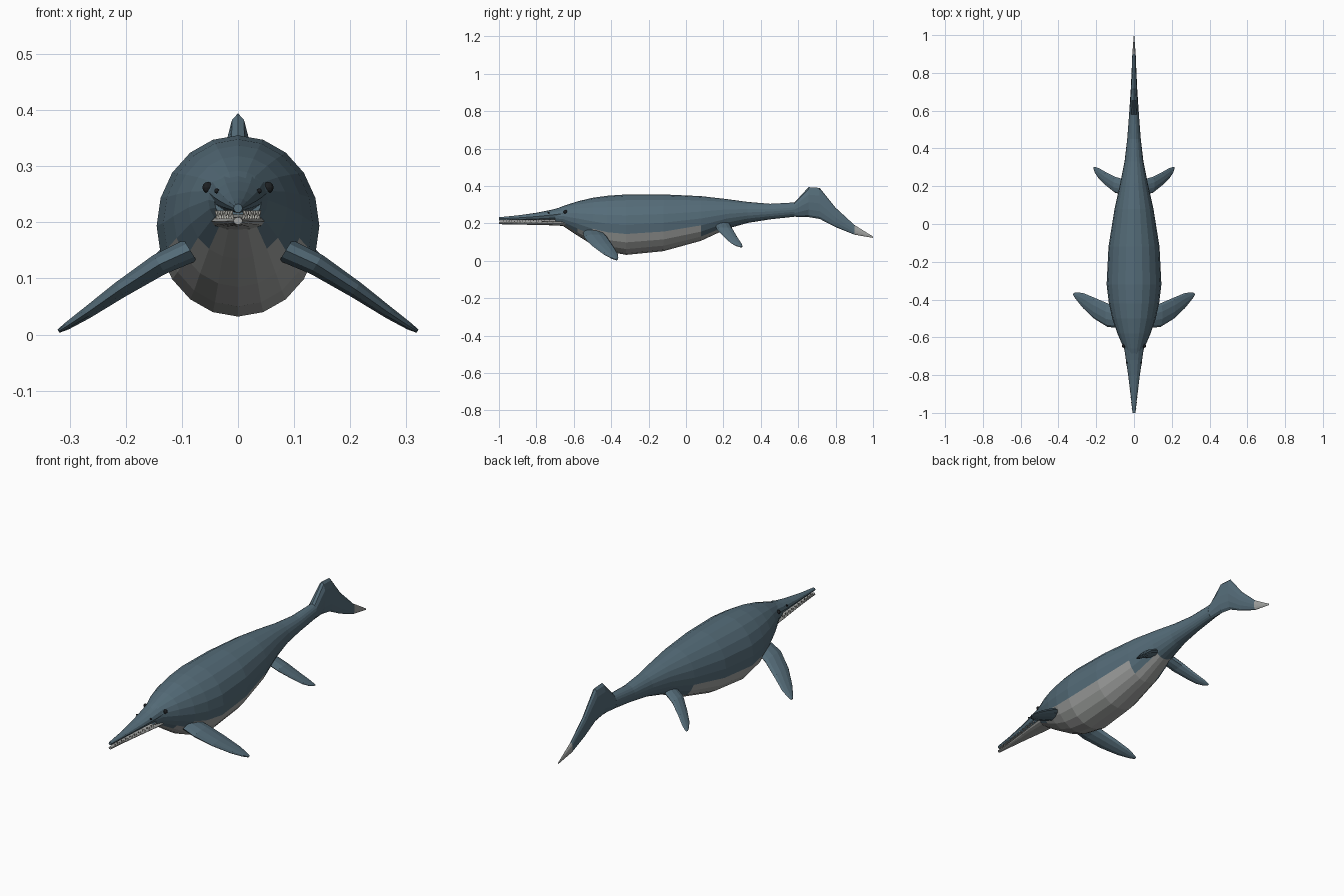
import bpy, bmesh, math
from mathutils import Vector

if "Cube" in bpy.data.objects:
    bpy.data.objects.remove(bpy.data.objects["Cube"])


def material(name, color):
    m = bpy.data.materials.new(name)
    m.diffuse_color = (*color, 1)
    m.use_nodes = True
    m.node_tree.nodes["Principled BSDF"].inputs["Base Color"].default_value = m.diffuse_color
    return m


BLUE = material("slate_blue", (0.09, 0.15, 0.19))
PALE = material("pale_belly", (0.36, 0.37, 0.36))
DARK = material("dark", (0.012, 0.014, 0.016))
TOOTH = material("tooth_white", (0.75, 0.74, 0.68))


def loft(name, rings, mats, pick=None):
    """Skin a list of point rings, cap both ends; pick(segment, side) gives the material slot."""
    bm = bmesh.new()
    loops = [[bm.verts.new(p) for p in ring] for ring in rings]
    n = len(loops[0])
    for s, (a, b) in enumerate(zip(loops, loops[1:])):
        for i in range(n):
            j = (i + 1) % n
            f = bm.faces.new((a[i], a[j], b[j], b[i]))
            f.material_index = pick(s, i) if pick else 0
    bm.faces.new(loops[0][::-1])
    end = bm.faces.new(loops[-1])
    end.material_index = pick(len(rings) - 2, 0) if pick else 0
    bmesh.ops.recalc_face_normals(bm, faces=bm.faces)
    return finish(name, bm, mats)


def finish(name, bm, mats):
    me = bpy.data.meshes.new(name)
    bm.to_mesh(me)
    bm.free()
    for m in mats:
        me.materials.append(m)
    ob = bpy.data.objects.new(name, me)
    bpy.context.collection.objects.link(ob)
    return ob


def section(y, top, bottom, w, n=20):
    """Upright ellipse, first point at the top."""
    c, r = (top + bottom) / 2, (top - bottom) / 2
    return [Vector((w * math.sin(2 * math.pi * i / n), y, c + r * math.cos(2 * math.pi * i / n)))
            for i in range(n)]


# Body: y, top, bottom, half width
body = [(-0.70, .276, .20, .042), (-0.66, .292, .188, .053), (-0.58, .318, .135, .088),
        (-0.50, .337, .085, .115), (-0.42, .348, .05, .133), (-0.32, .355, .032, .145),
        (-0.12, .355, .052, .135), (0.08, .346, .107, .103), (0.22, .330, .172, .072),
        (0.33, .315, .203, .05), (0.45, .305, .222, .036), (0.58, .312, .236, .026)]


def belly(s, i):
    if 1 <= s <= 7:
        low = 7 if 1 < s < 7 else 8
        return int(6 if 3 <= s <= 6 else low) <= i <= (13 if 3 <= s <= 6 else 19 - low)
    return 0


loft("body", [section(*r) for r in body], [BLUE, PALE], belly)

# Tail with down-swept fluke and pale tip
tail = [(0.58, .312, .236, .026), (0.655, .394, .234, .021), (0.715, .390, .224, .017),
        (0.80, .284, .180, .013), (0.90, .192, .140, .009), (1.0, .130, .123, .001)]
loft("tail_fluke", [section(*r, n=12) for r in tail], [BLUE, PALE], lambda s, i: int(s == 4))

# Long snout and lower jaw
snout = [(-1.0, .233, .217, .008), (-0.90, .243, .217, .018), (-0.80, .257, .217, .031),
         (-0.72, .273, .217, .043), (-0.64, .294, .215, .054)]
loft("upper_jaw", [section(*r, n=12) for r in snout], [BLUE, PALE], lambda s, i: int(5 <= i <= 6))
jaw = [(-1.0, .209, .196, .008), (-0.90, .210, .194, .017), (-0.80, .211, .192, .029),
       (-0.72, .213, .190, .040), (-0.64, .218, .186, .048)]
loft("lower_jaw", [section(*r, n=12) for r in jaw], [PALE])

# Teeth, alternating up and down along both jaw edges
bm = bmesh.new()
for side in (-1, 1):
    for k in range(20):
        y = -0.975 + k * 0.0145
        x = side * (0.007 + (y + 1) * 0.105)
        root, tip = ((.221, .209) if k % 2 else (.206, .218))
        base = [bm.verts.new((x + .003 * math.cos(a), y + .004 * math.sin(a), root))
                for a in (math.pi / 3 * q for q in range(6))]
        apex = bm.verts.new((x, y, tip))
        bm.faces.new(base)
        for q in range(6):
            bm.faces.new((base[q], base[(q + 1) % 6], apex))
bmesh.ops.recalc_face_normals(bm, faces=bm.faces)
finish("teeth", bm, [TOOTH])


def flipper(name, stations, side):
    """Stations: x, y front, y back, z, thickness."""
    pts = [Vector((s[0], (s[1] + s[2]) / 2, s[3])) for s in stations]
    axis = (pts[-1] - pts[0]).normalized()
    up = Vector((-axis.z, 0, axis.x)).normalized()
    rings = []
    for p, s in zip(pts, stations):
        ring = []
        for q in range(10):
            a = 2 * math.pi * q / 10
            v = p + Vector((0, (s[2] - s[1]) / 2 * math.cos(a), 0)) + up * (s[4] / 2 * math.sin(a))
            v.x *= side
            ring.append(v)
        rings.append(ring)
    loft(name, rings, [BLUE])


front = [(.085, -.55, -.44, .150, .046), (.14, -.545, -.42, .125, .042), (.21, -.502, -.39, .080, .032),
         (.27, -.445, -.365, .038, .022), (.305, -.402, -.362, .015, .014), (.32, -.38, -.365, .006, .007)]
rear = [(.05, .155, .235, .195, .034), (.10, .165, .25, .168, .03), (.15, .205, .275, .126, .022),
        (.185, .238, .295, .096, .016), (.205, .268, .302, .080, .01), (.213, .288, .302, .074, .005)]

for side, tag in ((1, "right"), (-1, "left")):
    flipper("front_flipper_" + tag, front, side)
    flipper("rear_flipper_" + tag, rear, side)
    # Eyes and nostrils
    for part, loc, r in (("eye_", (.054, -.645, .262), .010), ("nostril_", (.038, -.735, .256), .0045)):
        b = bmesh.new()
        bmesh.ops.create_uvsphere(b, u_segments=10, v_segments=6, radius=r)
        bmesh.ops.translate(b, verts=b.verts, vec=(side * loc[0], loc[1], loc[2]))
        finish(part + tag, b, [DARK])
